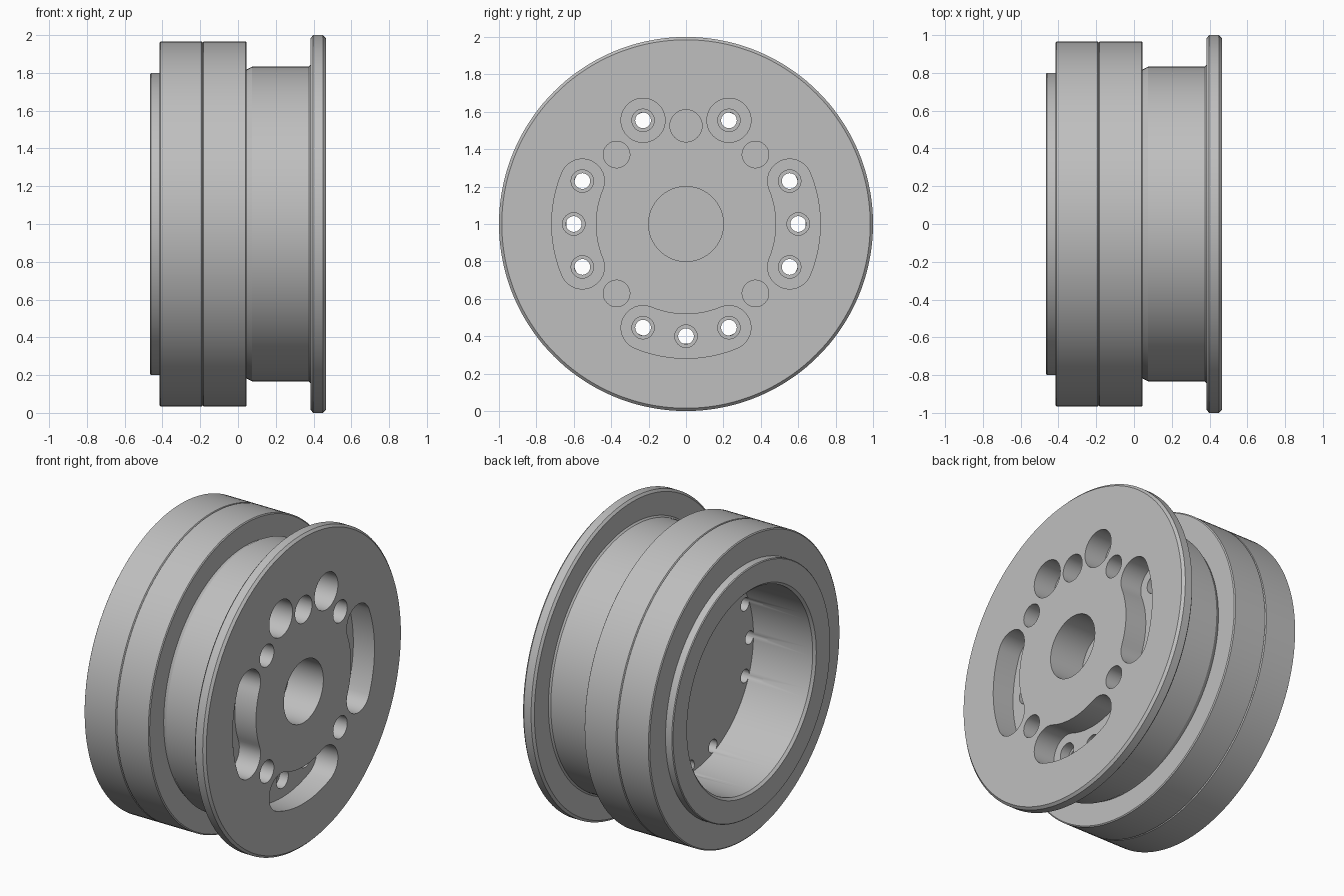
import bpy, bmesh
from math import sin, cos, radians, pi

cube = bpy.data.objects.get("Cube")
if cube:
    bpy.data.objects.remove(cube, do_unlink=True)

grey = bpy.data.materials.new("plain grey")
grey.use_nodes = True
colour = (0.52, 0.52, 0.52, 1)
grey.diffuse_color = colour
grey.node_tree.nodes["Principled BSDF"].inputs["Base Color"].default_value = colour

AXIS_Z = 1.0
FACE = 0.465      # outer face of the flange
FLOOR = -0.03     # floor of the rear recess
BOLT_R = 0.6      # bolt circle radius


def finish(bm, name):
    bmesh.ops.recalc_face_normals(bm, faces=bm.faces)
    mesh = bpy.data.meshes.new(name)
    bm.to_mesh(mesh)
    bm.free()
    obj = bpy.data.objects.new(name, mesh)
    bpy.context.collection.objects.link(obj)
    return obj


def loft(bm, loops):
    """Skin matching closed loops and cap both ends."""
    rings = [[bm.verts.new(p) for p in loop] for loop in loops]
    n = len(rings[0])
    for a, b in zip(rings, rings[1:]):
        for i in range(n):
            j = (i + 1) % n
            bm.faces.new((a[i], a[j], b[j], b[i]))
    bm.faces.new(rings[0])
    bm.faces.new(rings[-1])


def circle(y, z, r, n=40):
    return [(y + r * cos(2 * pi * i / n), z + r * sin(2 * pi * i / n)) for i in range(n)]


def on_bolt_circle(deg, r=BOLT_R):
    return r * cos(radians(deg)), r * sin(radians(deg))


def arc_slot(mid, half, width, n=16):
    """Outline of a curved slot with rounded ends on the bolt circle."""
    def arc(cy, cz, r, a, b):
        return [(cy + r * cos(radians(a + (b - a) * i / n)),
                 cz + r * sin(radians(a + (b - a) * i / n))) for i in range(n)]
    a, b = mid - half, mid + half
    return (arc(0, 0, BOLT_R + width, a, b) + arc(*on_bolt_circle(b), width, b, b + 180)
            + arc(0, 0, BOLT_R - width, b, a) + arc(*on_bolt_circle(a), width, a + 180, a + 360))


def prism(bm, outline, x0, x1):
    loft(bm, [[(x, y, z + AXIS_Z) for y, z in outline] for x in (x0, x1)])


def cut(body, bm, name):
    cutter = finish(bm, name)
    cutter.hide_render = True
    mod = body.modifiers.new(name, 'BOOLEAN')
    mod.operation, mod.solver, mod.object = 'DIFFERENCE', 'EXACT', cutter
    bpy.context.view_layer.objects.active = body
    bpy.ops.object.modifier_apply(modifier=mod.name)
    bpy.data.objects.remove(cutter, do_unlink=True)


# Wheel body: profile (x, radius) from the recess floor round to the flange face
profile = [
    (FLOOR, 0.64), (-0.45, 0.64), (-FACE, 0.655),                    # rear recess
    (-FACE, 0.795), (-0.46, 0.80), (-0.415, 0.80),                   # rear lip
    (-0.415, 0.96), (-0.41, 0.967), (-0.192, 0.967), (-0.187, 0.96),  # first band
    (-0.182, 0.967), (0.041, 0.967), (0.046, 0.96),                  # second band
    (0.046, 0.818), (0.075, 0.833), (0.375, 0.833), (0.385, 0.843),  # neck
    (0.385, 0.985), (0.398, 1.0), (0.45, 1.0), (FACE, 0.985),        # flange
]
bm = bmesh.new()
loft(bm, [[(x, y, z + AXIS_Z) for y, z in circle(0, 0, r, 144)] for x, r in profile])
wheel = finish(bm, "wheel_body")

# Pockets in the flange face
OUT = FACE + 0.1
SLOT_FLOOR = FACE - 0.15
bm = bmesh.new()
for mid in (0, 180, 270):
    prism(bm, arc_slot(mid, 22.5, 0.118), SLOT_FLOOR, OUT)
for deg in (67.5, 112.5):
    prism(bm, circle(*on_bolt_circle(deg), 0.118), SLOT_FLOOR, OUT)
for deg in (45, 135, 225, 315):
    prism(bm, circle(*on_bolt_circle(deg, 0.525), 0.071), FACE - 0.2, OUT)
prism(bm, circle(0, 0.525, 0.086), FACE - 0.2, OUT)
prism(bm, circle(0, 0, 0.2, 64), FACE - 0.24, OUT)
cut(wheel, bm, "pocket_cutter")

# Counterbored bolt holes through to the recess
bolts = [k * 22.5 for k in (-1, 0, 1, 3, 5, 7, 8, 9, 11, 12, 13)]
for name, r, x0 in (("counterbore_cutter", 0.06, SLOT_FLOOR - 0.06),
                    ("bolt_hole_cutter", 0.042, FLOOR - 0.1)):
    bm = bmesh.new()
    for deg in bolts:
        prism(bm, circle(*on_bolt_circle(deg), r, 32), x0, SLOT_FLOOR + 0.05)
    cut(wheel, bm, name)

# Shading and colour
wheel.data.materials.clear()
wheel.data.materials.append(grey)
for face in wheel.data.polygons:
    face.material_index = 0
bpy.ops.object.select_all(action='DESELECT')
wheel.select_set(True)
bpy.context.view_layer.objects.active = wheel
bpy.ops.object.shade_smooth_by_angle(angle=radians(25))
